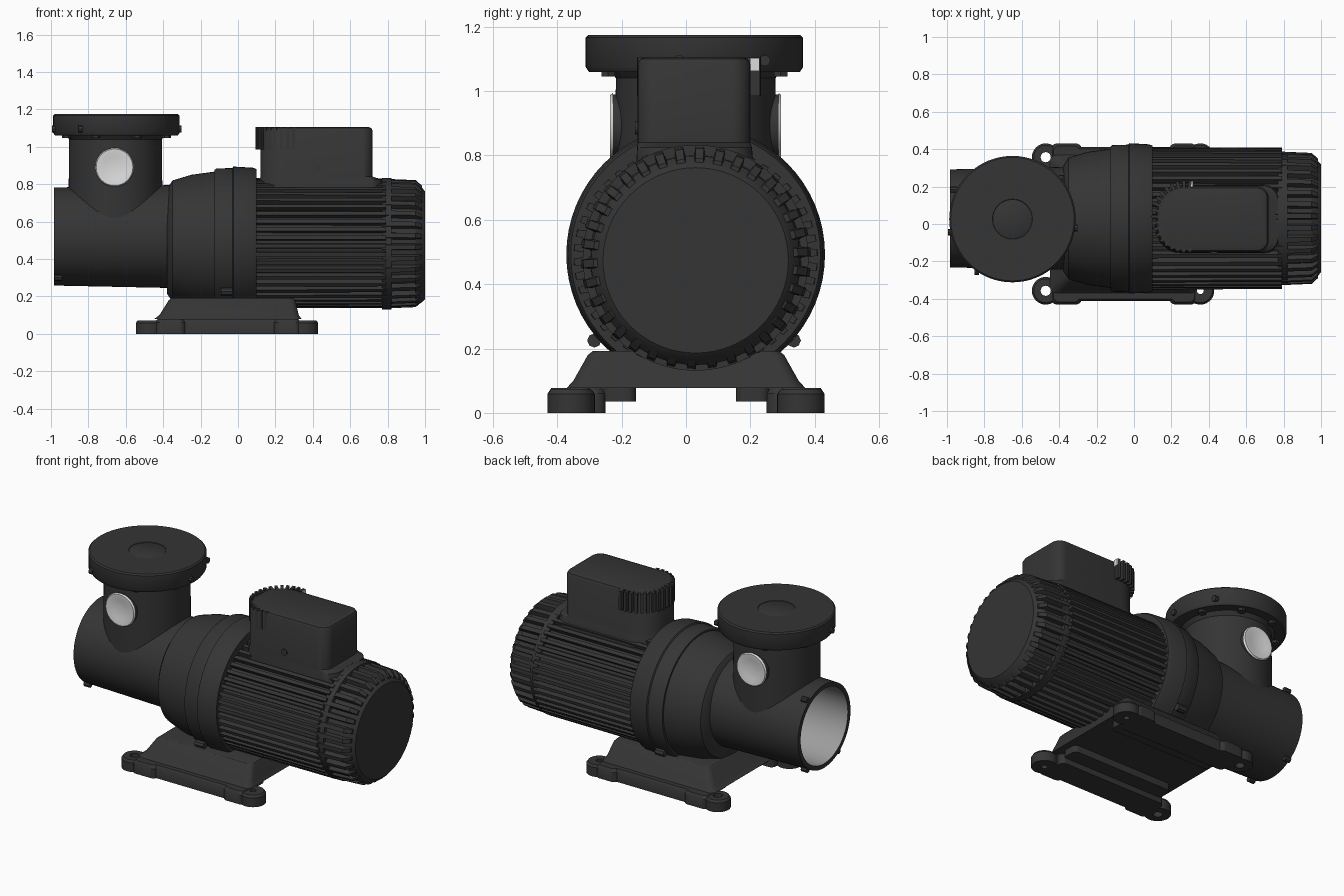
import bpy, bmesh, math
from mathutils import Matrix

if "Cube" in bpy.data.objects:
    bpy.data.objects.remove(bpy.data.objects["Cube"])


def material(name, value):
    m = bpy.data.materials.new(name)
    m.use_nodes = True
    m.diffuse_color = (value, value, value, 1)
    m.node_tree.nodes["Principled BSDF"].inputs["Base Color"].default_value = (value, value, value, 1)
    return m


DARK = material("charcoal", 0.035)
LIGHT = material("pale_grey", 0.72)
BORE = material("bore_grey", 0.34)
AXIS = {"X": Matrix.Rotation(math.pi / 2, 4, "Y"),
        "Y": Matrix.Rotation(-math.pi / 2, 4, "X"),
        "-Y": Matrix.Rotation(math.pi / 2, 4, "X"),
        "Z": Matrix.Identity(4)}


def finish(name, bm, mats=(DARK,), rule=None, angle=35):
    """Turn a bmesh into an object with smooth faces and sharp edges."""
    bmesh.ops.remove_doubles(bm, verts=bm.verts, dist=1e-5)
    bmesh.ops.recalc_face_normals(bm, faces=bm.faces)
    for f in bm.faces:
        f.smooth = True
        if rule and rule(f.calc_center_median()):
            f.material_index = 1
    for e in bm.edges:
        e.smooth = len(e.link_faces) == 2 and e.calc_face_angle(0) < math.radians(angle)
    me = bpy.data.meshes.new(name)
    bm.to_mesh(me)
    bm.free()
    for m in mats:
        me.materials.append(m)
    ob = bpy.data.objects.new(name, me)
    bpy.context.collection.objects.link(ob)


def loft(bm, rings, cap=True):
    """Skin closed rings of points."""
    rows = [[bm.verts.new(p) for p in r] for r in rings]
    n = len(rows[0])
    for a, b in zip(rows, rows[1:]):
        for i in range(n):
            bm.faces.new((a[i], a[(i + 1) % n], b[(i + 1) % n], b[i]))
    if cap:
        bm.faces.new(rows[0])
        bm.faces.new(rows[-1])


def lathe(name, profile, origin, axis="X", n=64, closed=False, edit=None, **kw):
    """Revolve (along, radius) pairs round an axis through origin."""
    bm = bmesh.new()
    prof = profile + profile[:1] if closed else profile
    rings = [[(r * math.cos(t * math.tau / n), r * math.sin(t * math.tau / n), a)
              for t in range(n)] for a, r in prof]
    loft(bm, rings, cap=False)
    bmesh.ops.remove_doubles(bm, verts=bm.verts, dist=1e-5)
    bmesh.ops.dissolve_degenerate(bm, edges=bm.edges, dist=1e-6)
    bm.transform(Matrix.Translation(origin) @ AXIS[axis])
    if edit:
        edit(bm)
    finish(name, bm, **kw)


def stud(name, origin, axis, radius, half, n=8):
    """Small solid cylinder centred on origin."""
    lathe(name, [(-half, 0), (-half, radius), (half, radius), (half, 0)], origin, axis, n=n)


def gear(name, sections, n, origin, fill=0.55, squash=1.0):
    """Toothed drum along x from (x, root radius, tip radius) sections."""
    bm = bmesh.new()
    rings = []
    for x, lo, hi in sections:
        ring = []
        for i in range(n):
            for off, r in ((0, lo), (0.1, hi), (fill, hi), (fill + 0.1, lo)):
                t = (i + off) * math.tau / n
                ring.append((x, r * math.cos(t), r * math.sin(t) * squash))
        rings.append(ring)
    loft(bm, rings)
    bm.transform(Matrix.Translation(origin))
    finish(name, bm, angle=25)


def rounded(x0, x1, y0, y1, r_left, r_right, z, steps=8):
    """Outline of a rectangle with separate corner radii at each x end."""
    pts = []
    for k, (x, y, r) in enumerate(((x1, y1, r_right), (x0, y1, r_left),
                                   (x0, y0, r_left), (x1, y0, r_right))):
        cx = x - r if x == x1 else x + r
        cy = y - r if y == y1 else y + r
        for s in range(steps + 1):
            t = (k + s / steps) * math.pi / 2
            pts.append((cx + r * math.cos(t), cy + r * math.sin(t), z))
    return pts


def slab(name, rings):
    bm = bmesh.new()
    loft(bm, rings)
    finish(name, bm)


CY, CZ = 0.03, 0.52            # pump axis
PORT_X, PORT_Y = -0.65, 0.026  # vertical inlet axis

# Pump barrel with open grey bore
lathe("pump_barrel", [(-0.5, 0), (-0.5, 0.235), (-0.985, 0.235), (-0.985, 0.262),
                      (-0.36, 0.275), (-0.36, 0)], (0, CY, CZ), mats=(DARK, BORE),
      rule=lambda c: c.x < -0.45 and math.hypot(c.y - CY, c.z - CZ) < 0.237)
for degrees in (55, 235, 305):
    t = math.radians(degrees)
    stud("barrel_lug", (-0.96, CY + 0.268 * math.cos(t), CZ + 0.268 * math.sin(t)),
         "X", 0.017, 0.02)


# Inlet neck, its foot shaped to sit on the barrel
def saddle_foot(bm):
    for v in bm.verts:
        if v.co.z < 0.7:
            v.co.z = CZ + math.sqrt(max(0.25 ** 2 - (v.co.y - CY) ** 2, 0))


lathe("inlet_neck", [(0.6, 0.25), (0.82, 0.25), (1.04, 0.248), (1.07, 0.27)],
      (PORT_X - 0.005, CY, 0), "Z", edit=saddle_foot)

# Inlet flange with shallow centre ring and bolts beneath
lathe("inlet_flange", [(1.172, 0), (1.172, 0.1), (1.17, 0.103), (1.17, 0.105), (1.173, 0.107),
                       (1.174, 0.33), (1.166, 0.338), (1.075, 0.338), (1.06, 0.328),
                       (1.065, 0.24), (1.065, 0)], (PORT_X, PORT_Y, 0), "Z")
for i in range(8):
    t = (i + 0.5) * math.tau / 8
    stud("flange_bolt", (PORT_X + 0.29 * math.cos(t), PORT_Y + 0.29 * math.sin(t), 1.058),
         "Z", 0.024, 0.012, n=6)
for degrees in (40, 192, 236, 352):
    t = math.radians(degrees)
    stud("flange_stud", (PORT_X + 0.34 * math.cos(t), PORT_Y + 0.34 * math.sin(t), 1.095),
         "X", 0.018, 0.012)

# Sight glasses on both sides of the neck, pale dish with a thin lip
for axis in ("Y", "-Y"):
    o = (PORT_X - 0.01, CY, 0.89)
    lathe("sight_collar", [(0.2, 0), (0.2, 0.1), (0.258, 0.1), (0.258, 0.08),
                           (0.25, 0)], o, axis, n=32)
    lathe("sight_glass", [(0.255, 0), (0.259, 0.06), (0.266, 0.088), (0.266, 0.098),
                          (0.257, 0.104)], o, axis, n=32, mats=(LIGHT,))

# Coupling housing and mounting ring
lathe("coupling_housing", [(-0.38, 0), (-0.38, 0.28), (-0.35, 0.325), (-0.25, 0.355),
                           (-0.125, 0.372), (-0.12, 0)], (0, CY, 0.495))
lathe("mounting_ring", [(-0.125, 0), (-0.125, 0.385), (-0.115, 0.392), (-0.03, 0.394),
                        (-0.025, 0.402), (0.08, 0.396), (0.1, 0.388), (0.1, 0)], (0, CY, 0.492))
for y in (-0.285, 0.335):
    stud("ring_bolt", (-0.06, y, 0.225), "X", 0.022, 0.03)

# Finned motor and slotted fan cover
gear("motor_fins", [(0.09, 0.35, 0.38), (0.79, 0.346, 0.378)], 48, (0, CY, 0.484), squash=0.915)
gear("fan_cover_slots", [(0.77, 0.33, 0.358), (0.95, 0.322, 0.35), (0.985, 0.29, 0.318)],
     34, (0, CY, 0.482), fill=0.5, squash=0.97)
lathe("fan_cover_band", [(0.77, 0), (0.77, 0.351), (0.82, 0.351), (0.82, 0)], (0, CY, 0.482))
lathe("fan_cover_face", [(0.95, 0.325), (0.985, 0.305), (1.0, 0.288), (1.0, 0)],
      (0, CY, 0.474))

# Terminal box with softened lid and flared foot
outline = lambda d, z: rounded(0.12 + d, 0.72 - d, -0.15 + d, 0.2 - d, 0.14 - d, 0.06 - d / 2, z)
slab("terminal_box", [rounded(0.11, 0.78, -0.155, 0.21, 0.14, 0.08, 0.76),
                      rounded(0.115, 0.77, -0.152, 0.205, 0.14, 0.08, 0.825),
                      outline(0, 0.84), outline(0, 1.085), outline(0.008, 1.1),
                      outline(0.025, 1.106)])
stud("box_screw", (0.43, -0.15, 0.885), "Y", 0.02, 0.008, n=12)

# Ribbed grip round the left end of the box
bm = bmesh.new()
for i in range(19):
    t = math.radians(82 + 196 * i / 18)
    m = (Matrix.Translation((0.275 + 0.16 * math.cos(t), 0.04 + 0.17 * math.sin(t), 1.045))
         @ Matrix.Rotation(t, 4, "Z") @ Matrix.Diagonal((0.045, 0.017, 0.12, 1)))
    bmesh.ops.create_cube(bm, size=1, matrix=m)
finish("ribbed_grip", bm)
bm = bmesh.new()
bmesh.ops.create_cube(bm, size=1, matrix=Matrix.Translation((0.31, 0.214, 1.083))
                      @ Matrix.Diagonal((0.009, 0.03, 0.04, 1)))
finish("grip_tab", bm, mats=(LIGHT,))

# Pedestal under the coupling
slab("pedestal", [rounded(-0.45, 0.34, -0.37, 0.37, 0.04, 0.04, 0.078),
                  rounded(-0.42, 0.325, -0.35, 0.35, 0.04, 0.04, 0.1),
                  rounded(-0.37, 0.305, -0.305, 0.305, 0.03, 0.03, 0.18),
                  rounded(-0.355, 0.295, -0.29, 0.29, 0.03, 0.03, 0.192)])

# Foot rails with widened pads and drilled lugs
for s in (-1, 1):
    def strip(name, x0, x1, near, far, levels):
        lo, hi = sorted((s * near, s * far))
        slab(name, [rounded(x0 + d, x1 - d, lo + d, hi - d, 0.03, 0.03, z) for d, z in levels])

    rail = ((0, 0), (0, 0.06), (0.012, 0.078))
    strip("foot_rail", -0.43, 0.31, 0.25, 0.412, rail)
    strip("inner_flange", -0.4, 0.3, 0.155, 0.26, ((0, 0.035), (0, 0.085)))
    strip("left_pad", -0.443, -0.28, 0.29, 0.43, rail)
    strip("right_pad", 0.19, 0.335, 0.29, 0.43, rail)
    for x, hole in ((-0.472, 0.027), (0.355, 0.018)):
        lathe("foot_lug", [(0, hole), (0, 0.074), (0.058, 0.074), (0.072, 0.064), (0.072, hole)],
              (x, s * 0.357, 0), "Z", n=32, closed=True)
